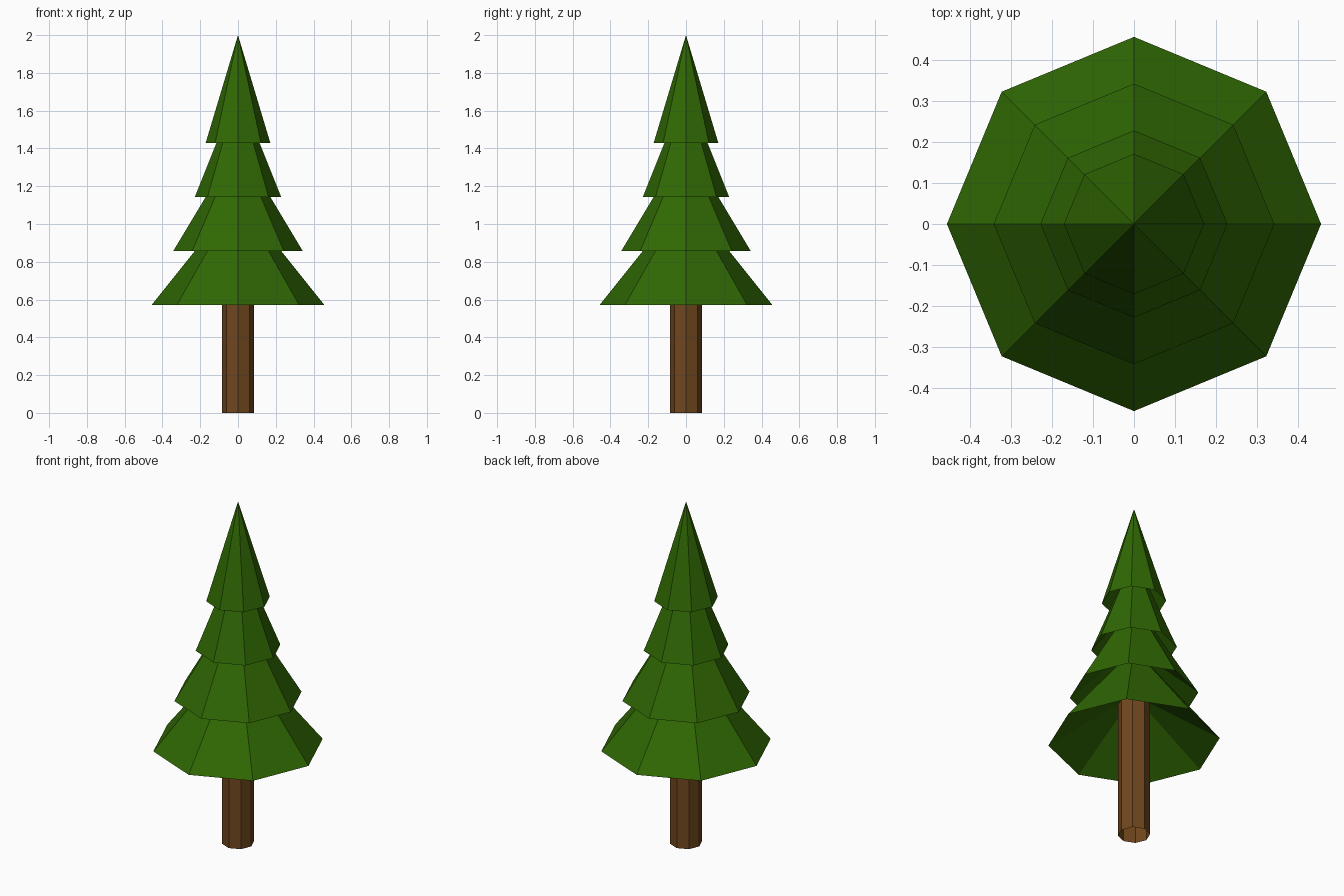
import bpy, bmesh, math

if "Cube" in bpy.data.objects:
    bpy.data.objects.remove(bpy.data.objects["Cube"])

SIDES = 8
U = 2.0 / 7.0   # one seventh of the tree's height


def material(name, rgb):
    m = bpy.data.materials.new(name)
    m.diffuse_color = (*rgb, 1.0)
    m.use_nodes = True
    m.node_tree.nodes["Principled BSDF"].inputs["Base Color"].default_value = m.diffuse_color
    return m


def lathe(name, mat, profile):
    """Spin (radius, height) points into eight flat sides, a corner pointing along +x."""
    bm = bmesh.new()
    rings = []
    for r, z in profile:
        if r == 0:
            rings.append([bm.verts.new((0, 0, z))] * SIDES)
        else:
            rings.append([bm.verts.new((r * math.cos(math.tau * i / SIDES),
                                        r * math.sin(math.tau * i / SIDES), z))
                          for i in range(SIDES)])
    for low, high in zip(rings, rings[1:]):
        for i in range(SIDES):
            j = (i + 1) % SIDES
            corners = dict.fromkeys((low[i], low[j], high[j], high[i]))
            bm.faces.new(list(corners))
    me = bpy.data.meshes.new(name)
    bm.to_mesh(me)
    bm.free()
    me.materials.append(mat)
    ob = bpy.data.objects.new(name, me)
    bpy.context.collection.objects.link(ob)
    return ob


bark = material("bark brown", (0.16, 0.062, 0.013))
needles = material("needle green", (0.029, 0.138, 0.001))

# Trunk: open tube running up inside the lowest tier
lathe("trunk", bark, [(0.3 * U, 0), (0.3 * U, 3 * U)])

# Overlapping foliage tiers, each with a hollowed underside
for i, radius in enumerate((1.6, 1.2, 0.8, 0.6)):
    z = (2 + i) * U
    lathe(f"foliage_tier_{i + 1}", needles,
          [(0, z + U), (radius * U, z), (0, z + 2 * U)])
